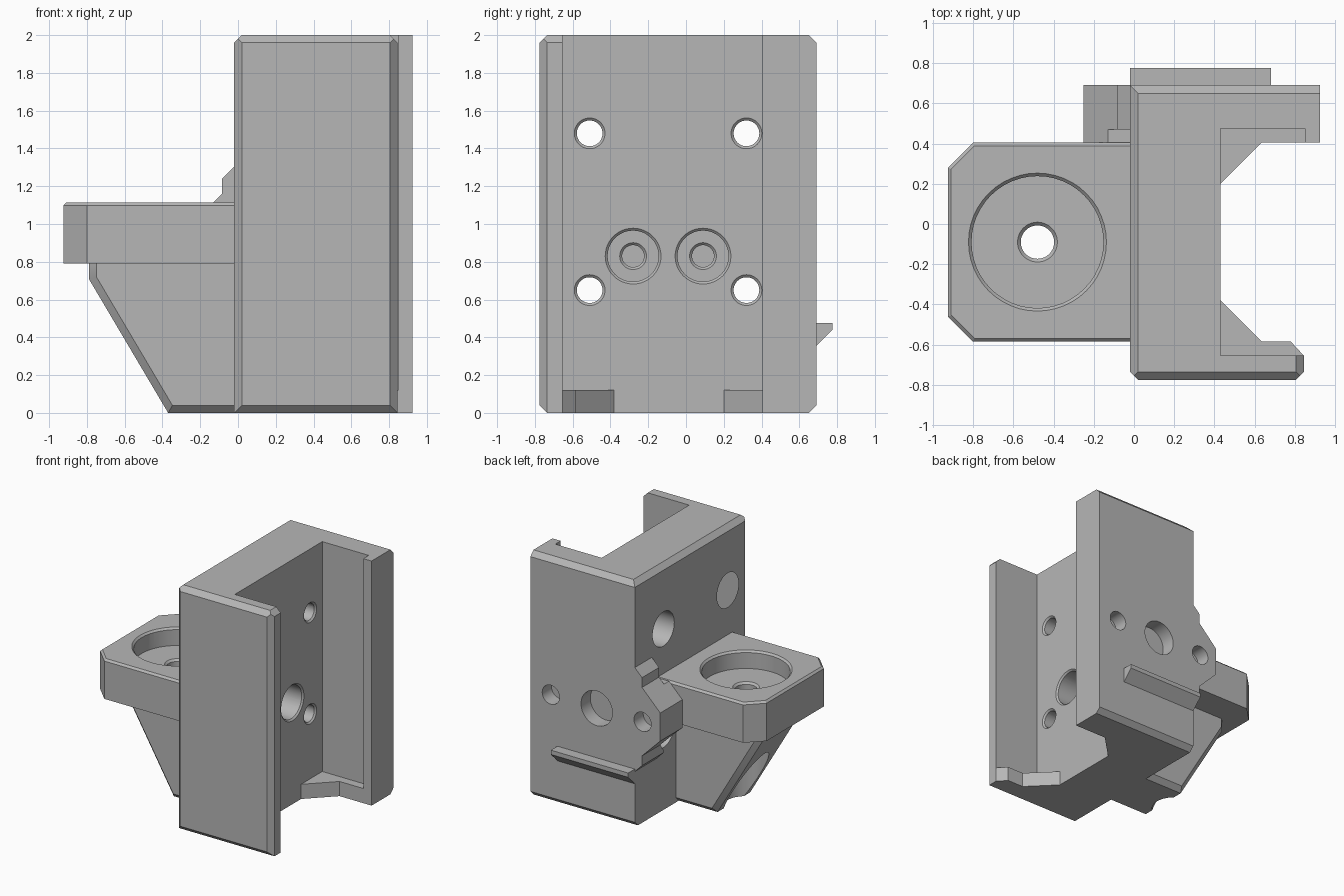
import bpy, bmesh, math
from mathutils import Matrix

cube = bpy.data.objects.get("Cube")
if cube:
    bpy.data.objects.remove(cube)

COLOUR = (0.47, 0.47, 0.47, 1)
grey = bpy.data.materials.new("plain_grey")
grey.use_nodes = True
grey.diffuse_color = COLOUR
grey.node_tree.nodes["Principled BSDF"].inputs["Base Color"].default_value = COLOUR


def finish(bm, name):
    bmesh.ops.recalc_face_normals(bm, faces=bm.faces)
    mesh = bpy.data.meshes.new(name)
    bm.to_mesh(mesh)
    bm.free()
    mesh.materials.append(grey)
    ob = bpy.data.objects.new(name, mesh)
    bpy.context.collection.objects.link(ob)
    return ob


def prism(name, axis, outline, lo, hi, bevel=0, edge_rule=None):
    """Extrude a 2D outline along an axis, optionally chamfering chosen edges."""
    place = {"x": lambda a, b, h: (h, a, b),
             "y": lambda a, b, h: (a, h, b),
             "z": lambda a, b, h: (a, b, h)}[axis]
    bm = bmesh.new()
    rings = [[bm.verts.new(place(a, b, h)) for a, b in outline] for h in (lo, hi)]
    n = len(outline)
    bm.faces.new(rings[0])
    bm.faces.new(rings[1][::-1])
    for i in range(n):
        j = (i + 1) % n
        bm.faces.new((rings[0][i], rings[0][j], rings[1][j], rings[1][i]))
    bmesh.ops.recalc_face_normals(bm, faces=bm.faces)
    if bevel:
        edges = [e for e in bm.edges if edge_rule(e.verts[0].co, e.verts[1].co)]
        bmesh.ops.bevel(bm, geom=edges, offset=bevel, segments=1, affect='EDGES')
    return finish(bm, name)


def rod(axis, start, end, a, b, r1, r2=None):
    """Round cutter from start to end along an axis; a and b are the other coordinates."""
    bm = bmesh.new()
    bmesh.ops.create_cone(bm, cap_ends=True, segments=48, radius1=r1,
                          radius2=r1 if r2 is None else r2, depth=end - start)
    mid = (start + end) / 2
    if axis == "x":
        m = Matrix.Translation((mid, a, b)) @ Matrix.Rotation(math.pi / 2, 4, 'Y')
    elif axis == "y":
        m = Matrix.Translation((a, mid, b)) @ Matrix.Rotation(-math.pi / 2, 4, 'X')
    else:
        m = Matrix.Translation((a, b, mid))
    bmesh.ops.transform(bm, matrix=m, verts=bm.verts)
    return finish(bm, "cutter")


def cut(targets, cutter):
    for ob in targets:
        mod = ob.modifiers.new("cut", 'BOOLEAN')
        mod.operation = 'DIFFERENCE'
        mod.solver = 'EXACT'
        mod.object = cutter
        with bpy.context.temp_override(object=ob, active_object=ob):
            bpy.ops.object.modifier_apply(modifier=mod.name)
    bpy.data.objects.remove(cutter)


def corner(axis, a, b, da, db, lo, hi, size=0.04):
    """Triangular cutter that chamfers the edge at (a, b); da, db point outwards."""
    e = 0.02
    pts = [(a - da * (size + e), b + db * e), (a + da * e, b + db * e),
           (a + da * e, b - db * (size + e))]
    return prism("cutter", axis, pts, lo, hi)


# Channel-shaped main block
SIDE, FRONT, BACK = -0.02, -0.775, 0.69
block = prism("main_block", "z", [
    (0.02, FRONT), (0.805, FRONT), (0.845, -0.735), (0.845, -0.655), (0.43, -0.655),
    (0.43, 0.475), (0.85, 0.475), (0.85, 0.405), (0.925, 0.405), (0.925, BACK),
    (SIDE, BACK), (SIDE, -0.735)], 0, 2)
for z, dz in ((0, -1), (2, 1)):
    cut([block], corner("x", FRONT, z, -1, dz, -1, 1))
    cut([block], corner("x", BACK, z, 1, dz, -1, 1))
cut([block], corner("y", SIDE, 2, -1, 1, -1, 1))
cut([block], corner("y", 0.845, 2, 1, 1, -1, -0.6))

# End stops at the foot of the channel
prism("front_stop", "z", [(0.43, -0.655), (0.845, -0.655), (0.78, -0.585),
                          (0.635, -0.585), (0.43, -0.38)], 0, 0.12)
prism("back_stop", "z", [(0.43, 0.2), (0.635, 0.405), (0.85, 0.405),
                         (0.85, 0.475), (0.43, 0.475)], 0, 0.12)

# Side shelf with a small chamfer round its top
shelf = prism("side_shelf", "z", [
    (SIDE, -0.585), (SIDE, 0.405), (-0.8, 0.405), (-0.925, 0.28),
    (-0.925, -0.46), (-0.8, -0.585)], 0.79, 1.115, 0.016,
    lambda p, q: min(p.z, q.z) > 1.1 and min(p.x, q.x) < -0.1)
prism("shelf_link", "z", [(SIDE, 0.405), (SIDE, 0.47), (-0.125, 0.47),
                          (-0.125, 0.405)], 0.79, 1.115)

# Sloping support under the shelf
gusset = prism("shelf_support", "y", [
    (SIDE, 0), (-0.37, 0), (-0.79, 0.71), (-0.79, 0.79), (SIDE, 0.79)],
    -0.34, 0.16, 0.04,
    lambda p, q: abs(p.y - q.y) < 1e-4 and (p.x + q.x) / 2 < -0.03
    and (p.z + q.z) / 2 < 0.785)

# Stepped ear on the back corner
MID = 0.88
half = [(SIDE, 0.425), (-0.085, 0.36), (-0.085, 0.28), (-0.25, 0.115)]
ear = prism("back_ear", "y", [(x, MID + d) for x, d in half] +
            [(x, MID - d) for x, d in half[::-1]], 0.405, BACK)
cut([ear], prism("cutter", "z", [(-0.5, 0.3), (0.2, 0.3), (0.2, 0.47), (-0.5, 0.47)],
                 1.115, 1.5))

# Hooked ledge on the back
prism("back_ledge", "x", [(BACK, 0.475), (0.775, 0.475), (0.775, 0.44), (BACK, 0.355)],
      SIDE, 0.68)

# Mounting holes with deep counterbores on the shelf side
for y in (-0.51, 0.32):
    for z in (0.65, 1.48):
        cut([block], rod("x", -0.1, 0.5, y, z, 0.068))
        cut([block], rod("x", 0.415, 0.435, y, z, 0.065, 0.087))
        cut([block, ear] if y > 0 and z < 1 else [block],
            rod("x", -0.4, 0.18, y, z, 0.14))

# Paired screw holes running from the channel into the shelf
for y in (-0.28, 0.09):
    cut([block], rod("x", 0.22, 0.5, y, 0.83, 0.135))
    cut([block], rod("x", 0.415, 0.435, y, 0.83, 0.132, 0.153))
    cut([block, shelf, gusset], rod("x", -0.22, 0.3, y, 0.83, 0.058))
    cut([block], rod("x", 0.205, 0.225, y, 0.83, 0.056, 0.076))

# Shallow holes in the back face
for x, r in ((-0.09, 0.078), (0.325, 0.142), (0.74, 0.078)):
    cut([block, ear] if x < 0 else [block], rod("y", 0.57, 0.8, x, MID, r))

# Round seat and through hole in the shelf
HX, HY = -0.48, -0.09
cut([shelf], rod("z", 0.97, 1.3, HX, HY, 0.328))
cut([shelf], rod("z", 1.097, 1.12, HX, HY, 0.325, 0.348))
cut([shelf], rod("z", 0.5, 1.2, HX, HY, 0.083))
cut([shelf], rod("z", 0.953, 0.975, HX, HY, 0.082, 0.104))
cut([gusset], rod("z", -0.1, 0.85, HX, HY, 0.17))

# Smooth round walls, crisp edges
bpy.ops.object.select_all(action='DESELECT')
for ob in (block, shelf, gusset, ear):
    ob.select_set(True)
bpy.context.view_layer.objects.active = block
bpy.ops.object.shade_smooth_by_angle(angle=math.radians(25))
